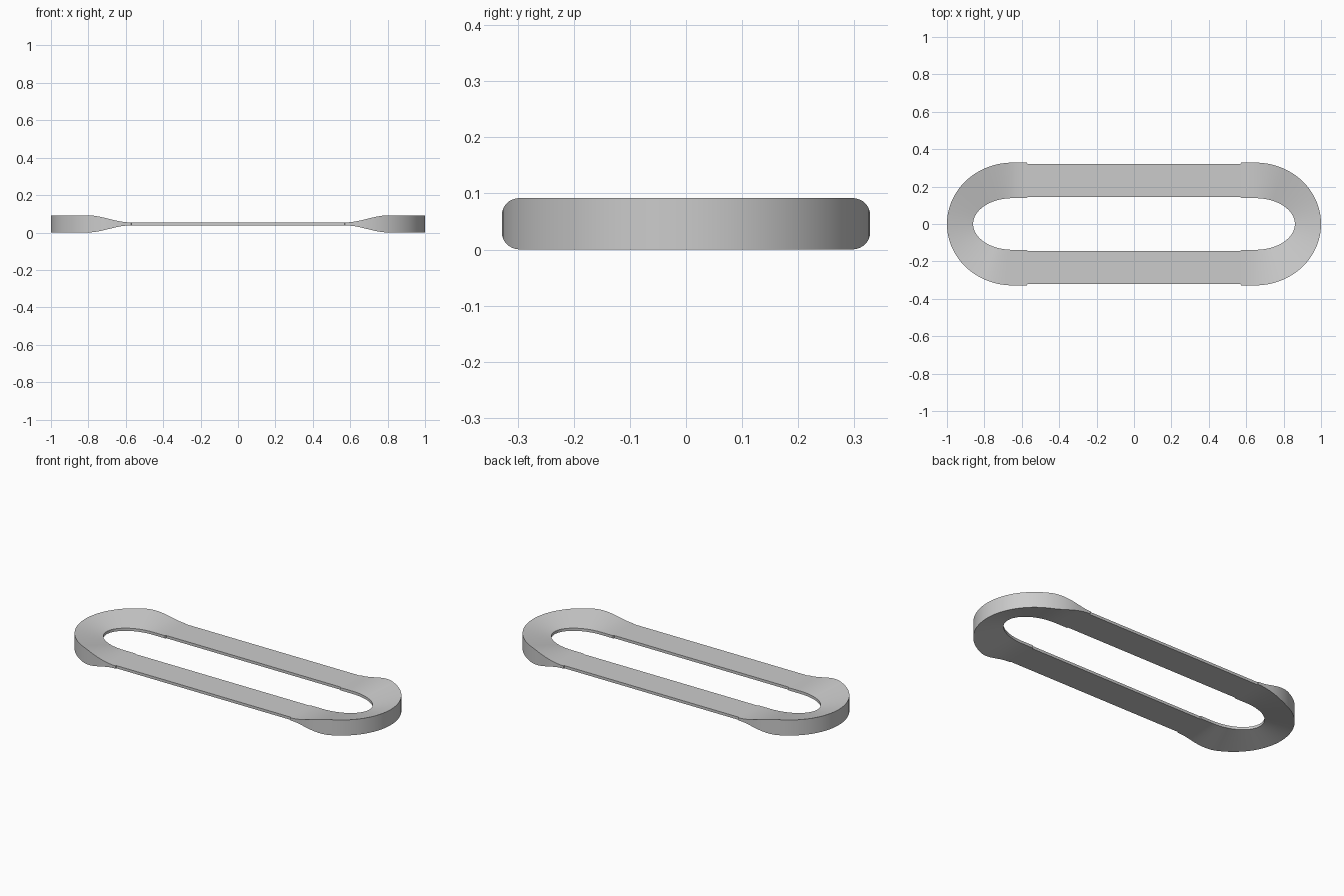
import bpy, bmesh, math

if "Cube" in bpy.data.objects:
    bpy.data.objects.remove(bpy.data.objects["Cube"])

MID, THIN, FULL = 0.046, 0.008, 0.046   # centre height, half thicknesses
CX = 0.65                               # centre of the rounded ends


def rim_half_height(x):
    t = min(max((abs(x) - 0.575) / 0.23, 0), 1)
    return THIN + (FULL - THIN) * t * t * (3 - 2 * t)


# Half of one end: (outer xy, inner xy) from the straight bar to the tip
quarter = [((0.57, 0.322), (0.57, 0.144))]
for i in range(6):
    x = 0.573 + (CX - 0.573) * i / 6
    quarter.append(((x, 0.328), (x, 0.138)))
N = 28
for i in range(N + 1):
    a = math.pi / 2 * (1 - i / N)
    c, s = math.cos(a), math.sin(a)
    quarter.append(((CX + 0.35 * c, 0.328 * s), (CX + 0.21 * c, 0.138 * s)))

# Mirror into the right end, then turn it half way round for the left end
flip = [((o[0], -o[1]), (n[0], -n[1])) for o, n in reversed(quarter[:-1])]
right = quarter + flip
left = [((-o[0], -o[1]), (-n[0], -n[1])) for o, n in right]
ring = right + left

# Closed link: tall outer rim at the ends, thin inner edge all round
bm = bmesh.new()
sections = []
for (ox, oy), (ix, iy) in ring:
    h = rim_half_height(ox)
    sections.append([bm.verts.new(p) for p in (
        (ox, oy, MID + h), (ox, oy, MID - h),
        (ix, iy, MID - THIN), (ix, iy, MID + THIN))])
for k, a in enumerate(sections):
    b = sections[(k + 1) % len(sections)]
    for j in range(4):
        m = (j + 1) % 4
        bm.faces.new((a[j], a[m], b[m], b[j]))
bmesh.ops.recalc_face_normals(bm, faces=bm.faces)

mesh = bpy.data.meshes.new("link_loop")
bm.to_mesh(mesh)
bm.free()
link = bpy.data.objects.new("link_loop", mesh)
bpy.context.collection.objects.link(link)
bpy.context.view_layer.objects.active = link
link.select_set(True)
bpy.ops.object.shade_smooth_by_angle(angle=math.radians(30))
